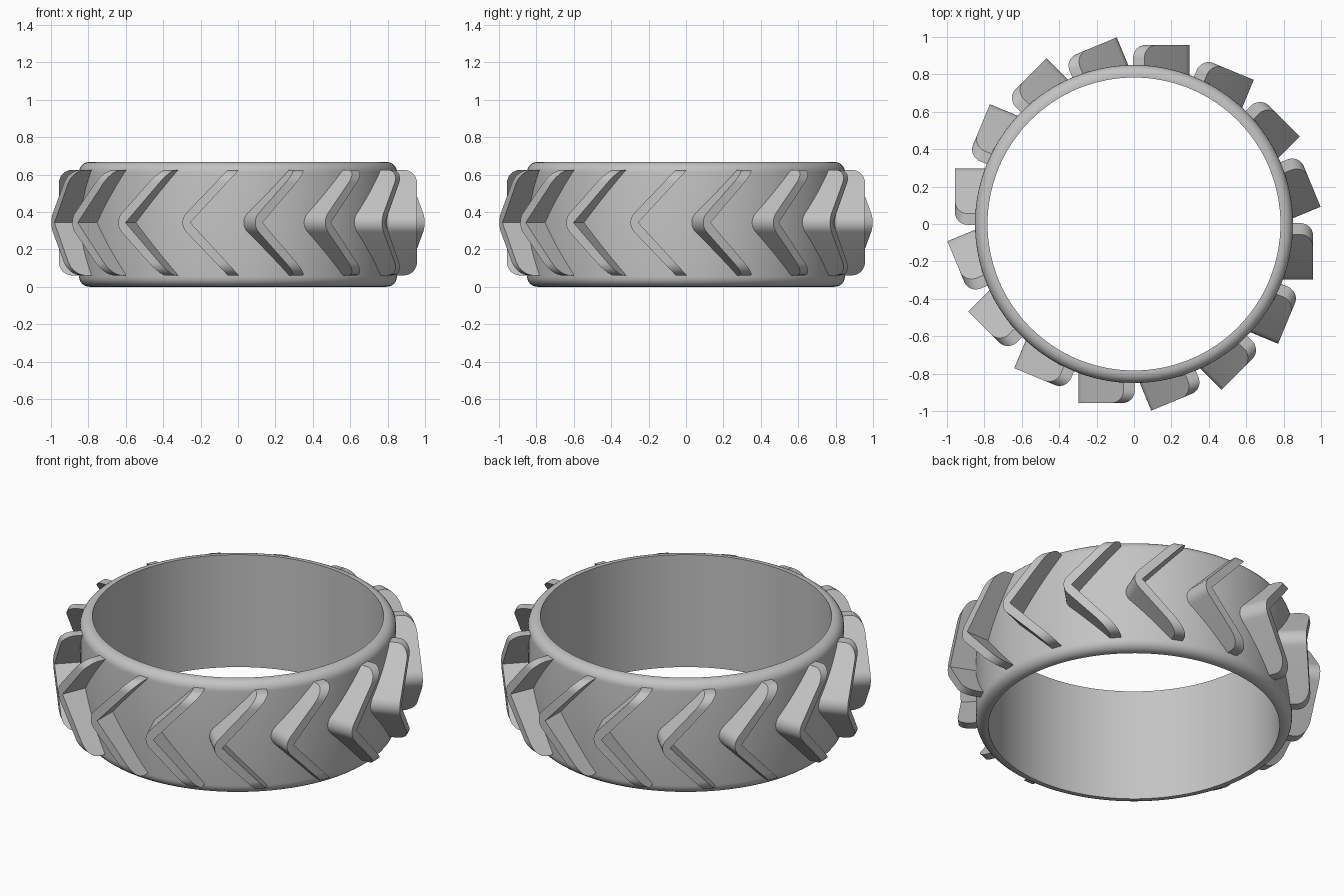
import bpy, bmesh, math
from mathutils import Vector, Matrix

cube = bpy.data.objects.get("Cube")
if cube:
    bpy.data.objects.remove(cube, do_unlink=True)

GREY = (0.55, 0.55, 0.55, 1)
rubber = bpy.data.materials.new("grey_rubber")
rubber.use_nodes = True
rubber.diffuse_color = GREY
rubber.node_tree.nodes["Principled BSDF"].inputs["Base Color"].default_value = GREY

HEIGHT, INNER, OUTER, ROUND = 0.667, 0.783, 0.85, 0.055
LUGS = 16


def finish(bm, name):
    bmesh.ops.recalc_face_normals(bm, faces=bm.faces)
    mesh = bpy.data.meshes.new(name)
    bm.to_mesh(mesh)
    bm.free()
    mesh.materials.append(rubber)
    obj = bpy.data.objects.new(name, mesh)
    bpy.context.collection.objects.link(obj)
    bpy.ops.object.select_all(action='DESELECT')
    obj.select_set(True)
    bpy.context.view_layer.objects.active = obj
    bpy.ops.object.shade_smooth_by_angle(angle=math.radians(30))
    return obj


# Tyre band: straight bore, rounded outer shoulders, spun around z
arc = [math.radians(a) for a in range(0, 91, 15)]
lower = [(OUTER - ROUND + ROUND * math.sin(a), ROUND - ROUND * math.cos(a)) for a in arc]
upper = [(r, HEIGHT - z) for r, z in reversed(lower)]
profile = [(INNER, 0)] + lower + upper + [(INNER, HEIGHT)]
bm = bmesh.new()
verts = [bm.verts.new((r, 0, z)) for r, z in profile]
edges = [bm.edges.new((verts[i - 1], verts[i])) for i in range(len(verts))]
bmesh.ops.spin(bm, geom=verts + edges, cent=(0, 0, 0), axis=(0, 0, 1),
               angle=math.tau, steps=128, use_duplicate=False)
bmesh.ops.remove_doubles(bm, verts=bm.verts, dist=1e-4)
finish(bm, "tyre_band")

# Chevron lug: V-shaped block with rounded tip and rounded outer arm ends
MID, HALF = 0.343, 0.282
TOP_Y, ROOT_Y = -0.957, -0.79
chevron = [(-0.325, 0), (-0.055, HALF), (0.005, HALF),
           (-0.255, 0), (0.005, -HALF), (-0.055, -HALF)]
bm = bmesh.new()
base = bm.faces.new([bm.verts.new((x, ROOT_Y, MID + z)) for x, z in chevron])
grown = bmesh.ops.extrude_face_region(bm, geom=[base], use_keep_orig=True)["geom"]
bmesh.ops.translate(bm, vec=(0, TOP_Y - ROOT_Y, 0),
                    verts=[g for g in grown if isinstance(g, bmesh.types.BMVert)])
bmesh.ops.recalc_face_normals(bm, faces=bm.faces)


def is_rounded(edge):
    a, b = (v.co for v in edge.verts)
    middle = (a + b) / 2
    tip = a.x < -0.3 and b.x < -0.3
    arm_end = abs(a.z - b.z) < 1e-4 and abs(middle.z - MID) > 0.2 and middle.y < TOP_Y + 0.01
    return tip or arm_end


bmesh.ops.bevel(bm, geom=[e for e in bm.edges if is_rounded(e)], offset=0.07,
                offset_type='OFFSET', segments=8, profile=0.5, affect='EDGES')
first = finish(bm, "tread_lug_1")

# Repeat the lug around the band
for i in range(1, LUGS):
    lug = first.copy()
    lug.name = f"tread_lug_{i + 1}"
    lug.matrix_world = Matrix.Rotation(math.tau * i / LUGS, 4, 'Z')
    bpy.context.collection.objects.link(lug)
